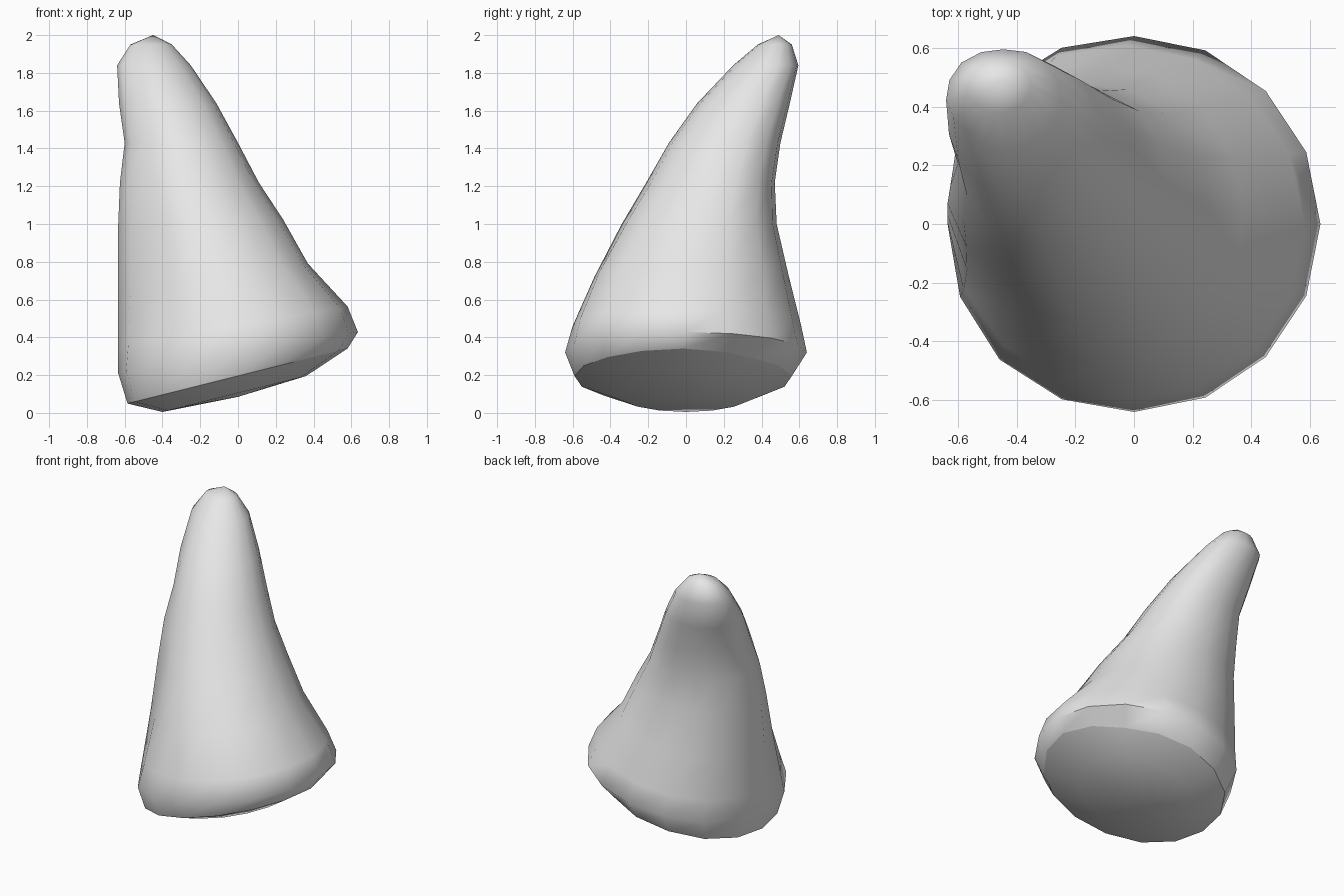
import bpy, bmesh, math

if "Cube" in bpy.data.objects:
    bpy.data.objects.remove(bpy.data.objects["Cube"])

SIDES = 16
RIM = 1  # section that forms the crisp edge of the base

# Cross-sections from the belly up:
# z at centre, slope along x, x min, x max, y min, y max,
# then fullness of the four diagonals (+x+y, -x+y, -x-y, +x-y)
SECTIONS = [
    (0.10, 0.25, -0.40, 0.36, -0.36, 0.36, (0, 0, 0, 0)),
    (0.195, 0.25, -0.585, 0.58, -0.59, 0.56, (-0.08, 0.02, 0.02, -0.02)),
    (0.32, 0.17, -0.635, 0.635, -0.64, 0.64, (0.0, 0.03, 0.02, 0.0)),
    (0.46, 0.17, -0.635, 0.58, -0.60, 0.61, (-0.01, 0.03, -0.03, 0.02)),
    (0.72, 0.14, -0.635, 0.37, -0.485, 0.545, (0.02, 0.03, -0.12, 0.05)),
    (1.00, 0.05, -0.635, 0.24, -0.34, 0.48, (0.05, 0.04, -0.15, 0.02)),
    (1.22, 0.00, -0.625, 0.11, -0.21, 0.47, (0.06, 0.05, -0.10, 0.0)),
    (1.43, 0.00, -0.60, 0.00, -0.09, 0.50, (0.06, 0.05, -0.06, 0.02)),
    (1.64, 0.00, -0.63, -0.115, 0.06, 0.55, (0.06, 0.03, -0.10, 0.02)),
    (1.84, 0.00, -0.64, -0.25, 0.25, 0.595, (0.05, 0.04, -0.12, 0.0)),
    (1.95, 0.00, -0.57, -0.35, 0.38, 0.56, (0, 0, 0, 0)),
]

bm = bmesh.new()

# Rings, each an ellipse made fuller or slimmer on its diagonals
rings = []
for z, slope, x0, x1, y0, y1, fullness in SECTIONS:
    cx, cy, rx, ry = (x0 + x1) / 2, (y0 + y1) / 2, (x1 - x0) / 2, (y1 - y0) / 2
    ring = []
    for i in range(SIDES):
        a = 2 * math.pi * i / SIDES
        f = 1 + fullness[i * 4 // SIDES] * math.sin(2 * a) ** 2
        dx, dy = rx * f * math.cos(a), ry * f * math.sin(a)
        ring.append(bm.verts.new((cx + dx, cy + dy, z + slope * dx)))
    rings.append(ring)

# Side walls
for lower, upper in zip(rings, rings[1:]):
    for i in range(SIDES):
        j = (i + 1) % SIDES
        bm.faces.new((lower[i], lower[j], upper[j], upper[i]))

# Belly and tip caps
belly = bm.verts.new((0, 0, 0.085))
tip = bm.verts.new((-0.45, 0.49, 2.0))
for i in range(SIDES):
    j = (i + 1) % SIDES
    bm.faces.new((belly, rings[0][j], rings[0][i]))
    bm.faces.new((tip, rings[-1][i], rings[-1][j]))

bmesh.ops.recalc_face_normals(bm, faces=bm.faces)

# Crisp edge around the base
for i in range(SIDES):
    bm.edges.get((rings[RIM][i], rings[RIM][(i + 1) % SIDES])).smooth = False

mesh = bpy.data.meshes.new("leaning_cone")
bm.to_mesh(mesh)
bm.free()

# Single pale grey material
grey = bpy.data.materials.new("pale_grey")
grey.diffuse_color = (0.8, 0.8, 0.8, 1)
grey.use_nodes = True
grey.node_tree.nodes["Principled BSDF"].inputs["Base Color"].default_value = grey.diffuse_color
mesh.materials.append(grey)

cone = bpy.data.objects.new("leaning_cone", mesh)
bpy.context.collection.objects.link(cone)
bpy.context.view_layer.objects.active = cone
cone.select_set(True)
bpy.ops.object.shade_smooth_by_angle(angle=math.radians(55), keep_sharp_edges=True)
